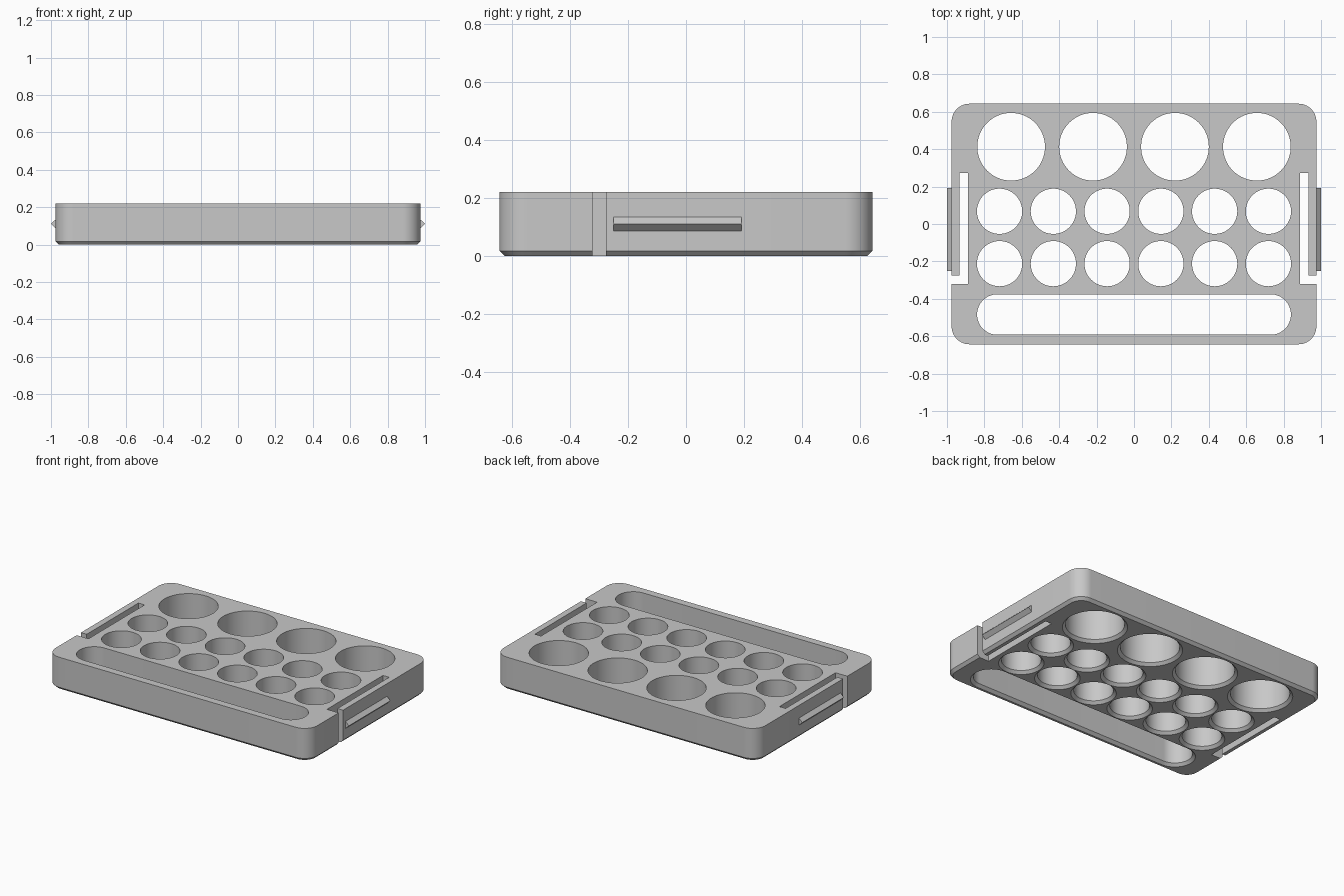
import bpy, bmesh
from math import sin, cos, pi

if "Cube" in bpy.data.objects:
    bpy.data.objects.remove(bpy.data.objects["Cube"])

HEIGHT, CHAMFER = 0.22, 0.018
WIDTH, DEPTH = 0.975, 0.643  # half sizes

grey = bpy.data.materials.new("light grey")
grey.use_nodes = True
colour = (0.58, 0.58, 0.58, 1)
grey.diffuse_color = colour
grey.node_tree.nodes["Principled BSDF"].inputs["Base Color"].default_value = colour


def rounded(cx, cy, hx, hy, r, steps=16):
    """Outline of a rounded rectangle; a circle when hx = hy = r."""
    points = []
    for quarter, (sx, sy) in enumerate([(1, 1), (-1, 1), (-1, -1), (1, -1)]):
        for i in range(steps + 1):
            a = (quarter + i / steps) * pi / 2
            points.append((cx + sx * (hx - r) + r * cos(a),
                           cy + sy * (hy - r) + r * sin(a)))
    return points


def loft(bm, sections):
    """Closed solid through (height, outline) sections."""
    rings = [[bm.verts.new((x, y, z)) for x, y in outline] for z, outline in sections]
    n = len(rings[0])
    for low, high in zip(rings, rings[1:]):
        for i in range(n):
            j = (i + 1) % n
            bm.faces.new((low[i], low[j], high[j], high[i]))
    bm.faces.new(rings[0][::-1])
    bm.faces.new(rings[-1])


def finish(bm, name):
    bmesh.ops.remove_doubles(bm, verts=bm.verts, dist=1e-5)
    bmesh.ops.recalc_face_normals(bm, faces=bm.faces)
    mesh = bpy.data.meshes.new(name)
    bm.to_mesh(mesh)
    bm.free()
    mesh.materials.append(grey)
    obj = bpy.data.objects.new(name, mesh)
    bpy.context.collection.objects.link(obj)
    return obj


# Tray block with a chamfered underside
bm = bmesh.new()
loft(bm, [(z, rounded(0, 0, WIDTH - d, DEPTH - d, 0.095 - d))
          for z, d in [(0, CHAMFER), (CHAMFER, 0), (HEIGHT, 0)]])
tray = finish(bm, "tray")

# Through holes, flared at the bottom: x, y, half width, half depth
holes = [(0, -0.484, 0.839, 0.108)]
holes += [((i - 1.5) * 0.438, 0.413, 0.181, 0.181) for i in range(4)]
holes += [((i - 2.5) * 0.2875, y, 0.121, 0.121) for i in range(6) for y in (0.068, -0.212)]

bm = bmesh.new()
for x, y, hx, hy in holes:
    loft(bm, [(z, rounded(x, y, hx + d, hy + d, hy + d))
              for z, d in [(-CHAMFER, 2 * CHAMFER), (CHAMFER, 0), (HEIGHT + 0.1, 0)]])

# L-shaped slots that free the spring arms at both sides
slot = [(0.887, 0.274), (0.933, 0.274), (0.933, -0.276),
        (1.1, -0.276), (1.1, -0.322), (0.887, -0.322)]
for side in (1, -1):
    outline = [(side * x, y) for x, y in slot]
    loft(bm, [(-0.1, outline), (HEIGHT + 0.1, outline)])
cutter = finish(bm, "hole_cutter")
cutter.hide_render = True

bpy.context.view_layer.objects.active = tray
cut = tray.modifiers.new("holes", "BOOLEAN")
cut.operation = "DIFFERENCE"
cut.solver = "EXACT"
cut.object = cutter
bpy.ops.object.modifier_apply(modifier=cut.name)
bpy.data.objects.remove(cutter)

bpy.ops.object.select_all(action="DESELECT")
tray.select_set(True)
bpy.ops.object.shade_smooth_by_angle(angle=pi / 6)

# Triangular catch ridges on the spring arms
for side, name in ((1, "left_catch"), (-1, "right_catch")):
    bm = bmesh.new()
    ends = [[bm.verts.new((side * x, y, z))
             for x, z in [(WIDTH - 0.001, 0.086), (1, 0.111), (WIDTH - 0.001, 0.136)]]
            for y in (-0.25, 0.192)]
    for end in ends:
        bm.faces.new(end)
    for i in range(3):
        j = (i + 1) % 3
        bm.faces.new((ends[0][i], ends[0][j], ends[1][j], ends[1][i]))
    finish(bm, name)
